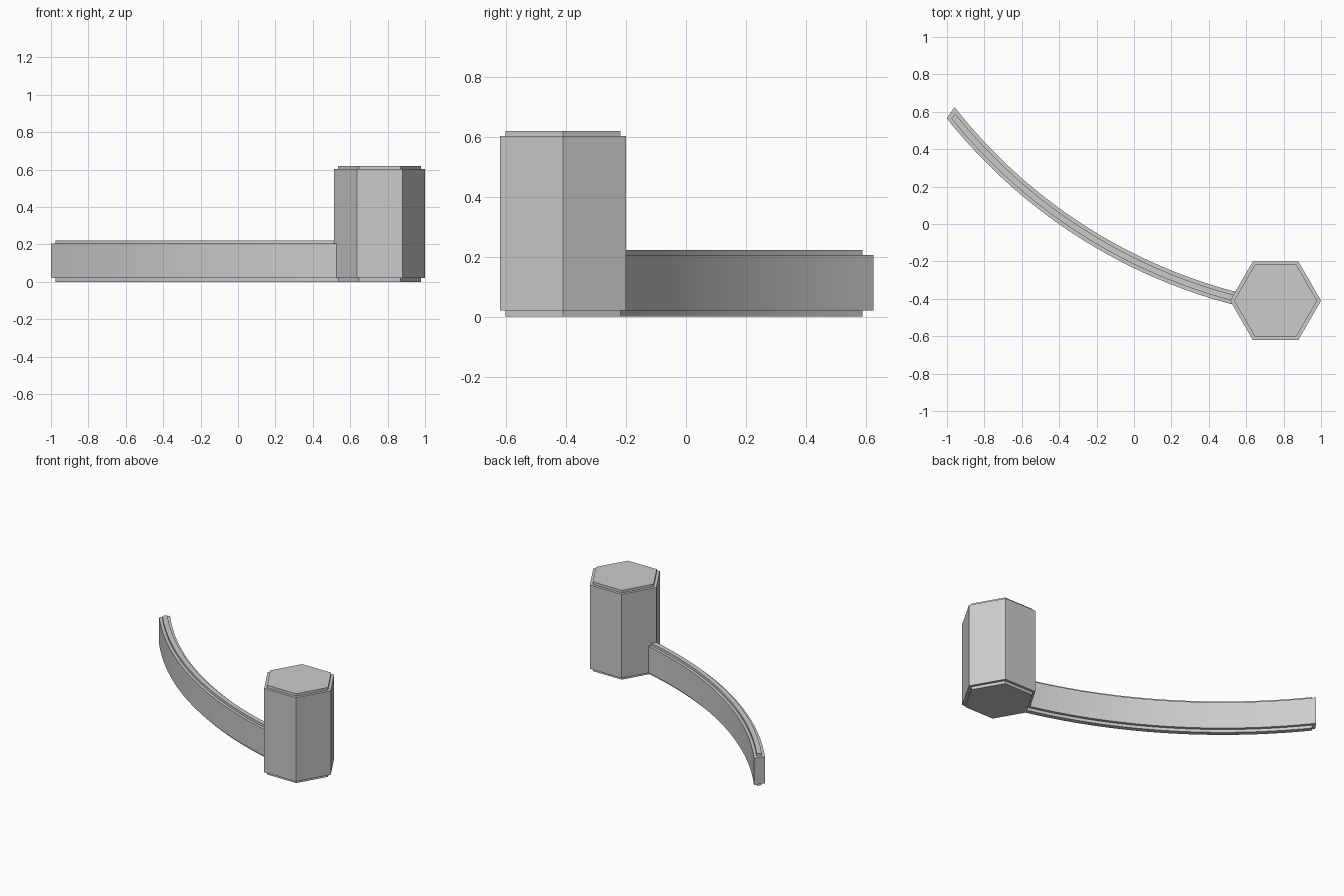
import bpy, bmesh, math

if "Cube" in bpy.data.objects:
    bpy.data.objects.remove(bpy.data.objects["Cube"])

stone = bpy.data.materials.new("grey stone")
stone.diffuse_color = (0.6, 0.6, 0.6, 1)
stone.use_nodes = True
stone.node_tree.nodes["Principled BSDF"].inputs["Base Color"].default_value = stone.diffuse_color


def prism(bm, outline, z0, z1):
    """Closed vertical prism above a counter-clockwise outline."""
    low = [bm.verts.new((x, y, z0)) for x, y in outline]
    high = [bm.verts.new((x, y, z1)) for x, y in outline]
    n = len(outline)
    bm.faces.new(low[::-1])
    bm.faces.new(high)
    for i in range(n):
        j = (i + 1) % n
        bm.faces.new((low[i], low[j], high[j], high[i]))


def make(name, layers, smooth=False):
    bm = bmesh.new()
    for outline, z0, z1 in layers:
        prism(bm, outline, z0, z1)
    mesh = bpy.data.meshes.new(name)
    bm.to_mesh(mesh)
    bm.free()
    mesh.materials.append(stone)
    ob = bpy.data.objects.new(name, mesh)
    bpy.context.collection.objects.link(ob)
    if smooth:
        bpy.ops.object.select_all(action='DESELECT')
        ob.select_set(True)
        bpy.context.view_layer.objects.active = ob
        bpy.ops.object.shade_smooth_by_angle(angle=math.radians(20))


def hexagon(r):
    return [(0.757 + r * math.cos(math.radians(60 * i)),
             -0.41 + r * math.sin(math.radians(60 * i))) for i in range(6)]


def arc(r, a0, a1, n=32):
    angles = [math.radians(a0 + (a1 - a0) * i / n) for i in range(n + 1)]
    return [(1.256 + r * math.cos(a), 2.36 + r * math.sin(a)) for a in angles]


def band(r_out, r_in, a_out, a_in, end):
    """Curved strip with a slanted free end."""
    return arc(r_out, a_out, end) + arc(r_in, a_in, end)[::-1]


# Hexagonal tower with a recessed foot and cap
foot = hexagon(0.222)
make("tower", [(foot, 0, 0.02), (hexagon(0.243), 0.02, 0.602), (foot, 0.602, 0.62)])

# Curved wall with recessed strips below and above
strip = band(2.865, 2.833, 218.82, 218.68, 256)
body = band(2.884, 2.814, 218.5, 218.06, 256)
make("curved_wall", [(strip, 0, 0.02), (body, 0.02, 0.205), (strip, 0.205, 0.222)], True)
